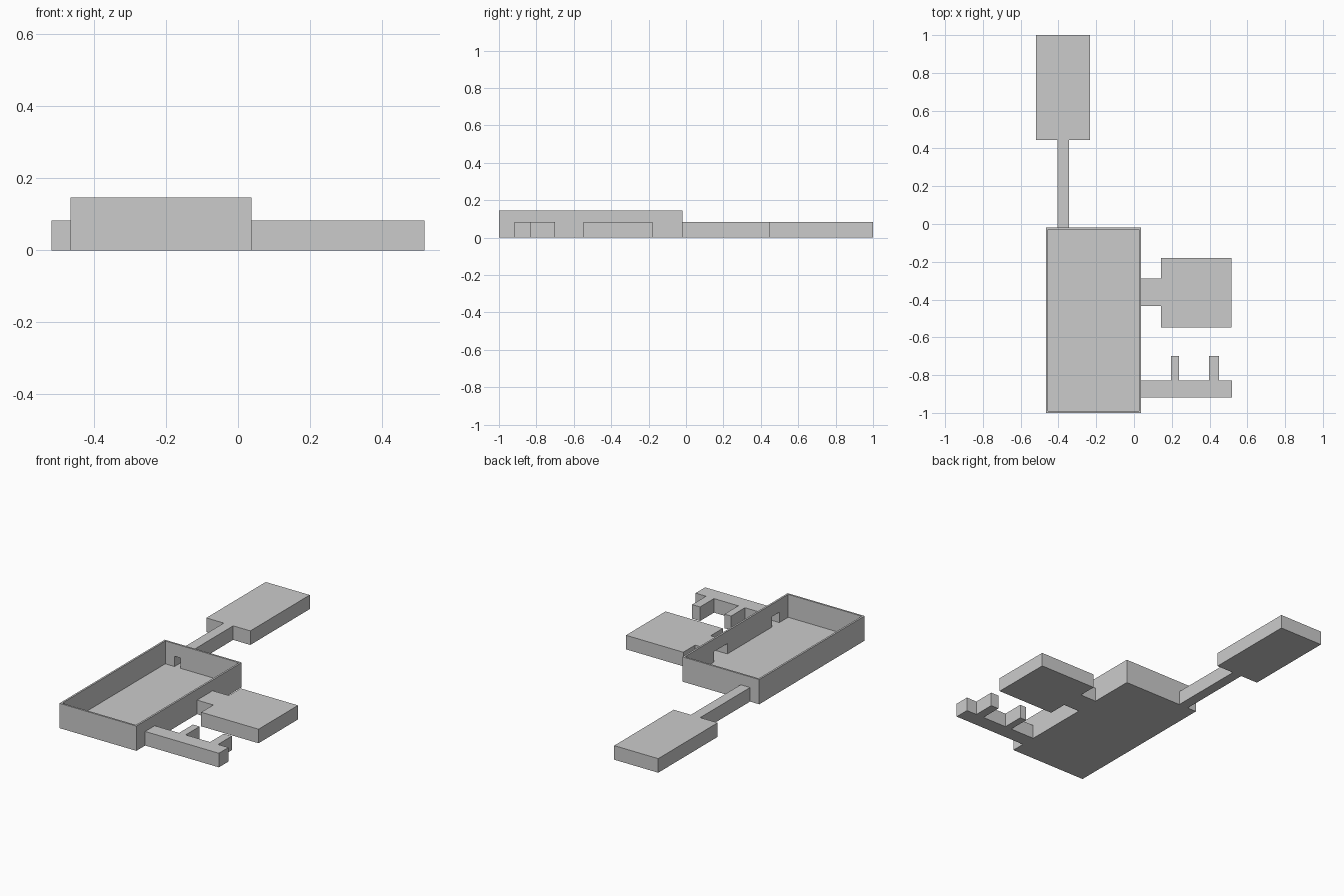
import bpy, bmesh
from mathutils import Vector

if "Cube" in bpy.data.objects:
    bpy.data.objects.remove(bpy.data.objects["Cube"])

T = 0.011        # wall thickness
HALL_H = 0.146   # open main hall height
WING_H = 0.083   # roofed wing height


def prism(name, pts, z0, z1):
    """Extrude a counter-clockwise outline between two heights."""
    bm = bmesh.new()
    base = bm.faces.new([bm.verts.new((x, y, z0)) for x, y in pts])
    ext = bmesh.ops.extrude_face_region(bm, geom=[base])
    top = [v for v in ext["geom"] if isinstance(v, bmesh.types.BMVert)]
    bmesh.ops.translate(bm, verts=top, vec=(0, 0, z1 - z0))
    bmesh.ops.recalc_face_normals(bm, faces=bm.faces)
    me = bpy.data.meshes.new(name)
    bm.to_mesh(me)
    bm.free()
    ob = bpy.data.objects.new(name, me)
    bpy.context.collection.objects.link(ob)
    return ob


def inset(pts, door=None):
    """Inset a right-angled outline by T; the closing edge moves outward by door."""
    n = len(pts)
    moves = []
    for i in range(n):
        d = (Vector(pts[(i + 1) % n]) - Vector(pts[i])).normalized()
        amount = -door if door and i == n - 1 else T
        moves.append(Vector((-d.y, d.x)) * amount)
    return [tuple(Vector(p) + moves[i - 1] + moves[i]) for i, p in enumerate(pts)]


def cut(ob, cutter):
    mod = ob.modifiers.new("cut", 'BOOLEAN')
    mod.operation = 'DIFFERENCE'
    mod.solver = 'EXACT'
    mod.object = cutter
    bpy.context.view_layer.objects.active = ob
    bpy.ops.object.modifier_apply(modifier=mod.name)


# Main hall: open-topped tray
hall_plan = [(-0.465, -1), (0.037, -1), (0.037, -0.018), (-0.465, -0.018)]
hall = prism("main_hall", hall_plan, 0, HALL_H)
cavity = prism("hall_cavity", inset(hall_plan), T, HALL_H + 0.1)
cut(hall, cavity)
bpy.data.objects.remove(cavity)

# Comb passage outline with two side niches
comb = [(0.037, -0.918), (0.518, -0.918), (0.518, -0.829)]
for a, b in ((0.398, 0.45), (0.196, 0.239)):
    comb += [(b, -0.829), (b, -0.70), (a, -0.70), (a, -0.829)]
comb.append((0.037, -0.829))

# Wing outlines start and end at the doorway into the hall
wings = {
    "back_room": [(-0.344, -0.018), (-0.344, 0.446), (-0.232, 0.446), (-0.232, 1),
                  (-0.519, 1), (-0.519, 0.446), (-0.405, 0.446), (-0.405, -0.018)],
    "side_room": [(0.037, -0.434), (0.143, -0.434), (0.143, -0.547), (0.517, -0.547),
                  (0.517, -0.179), (0.143, -0.179), (0.143, -0.289), (0.037, -0.289)],
    "comb_passage": comb,
}

# Hollow roofed wings, each with a doorway through the hall wall
for name, plan in wings.items():
    wing = prism(name, plan, 0, WING_H)
    hollow = prism(name + "_cavity", inset(plan, door=2 * T), T, WING_H - T)
    cut(wing, hollow)
    cut(hall, hollow)
    bpy.data.objects.remove(hollow)
